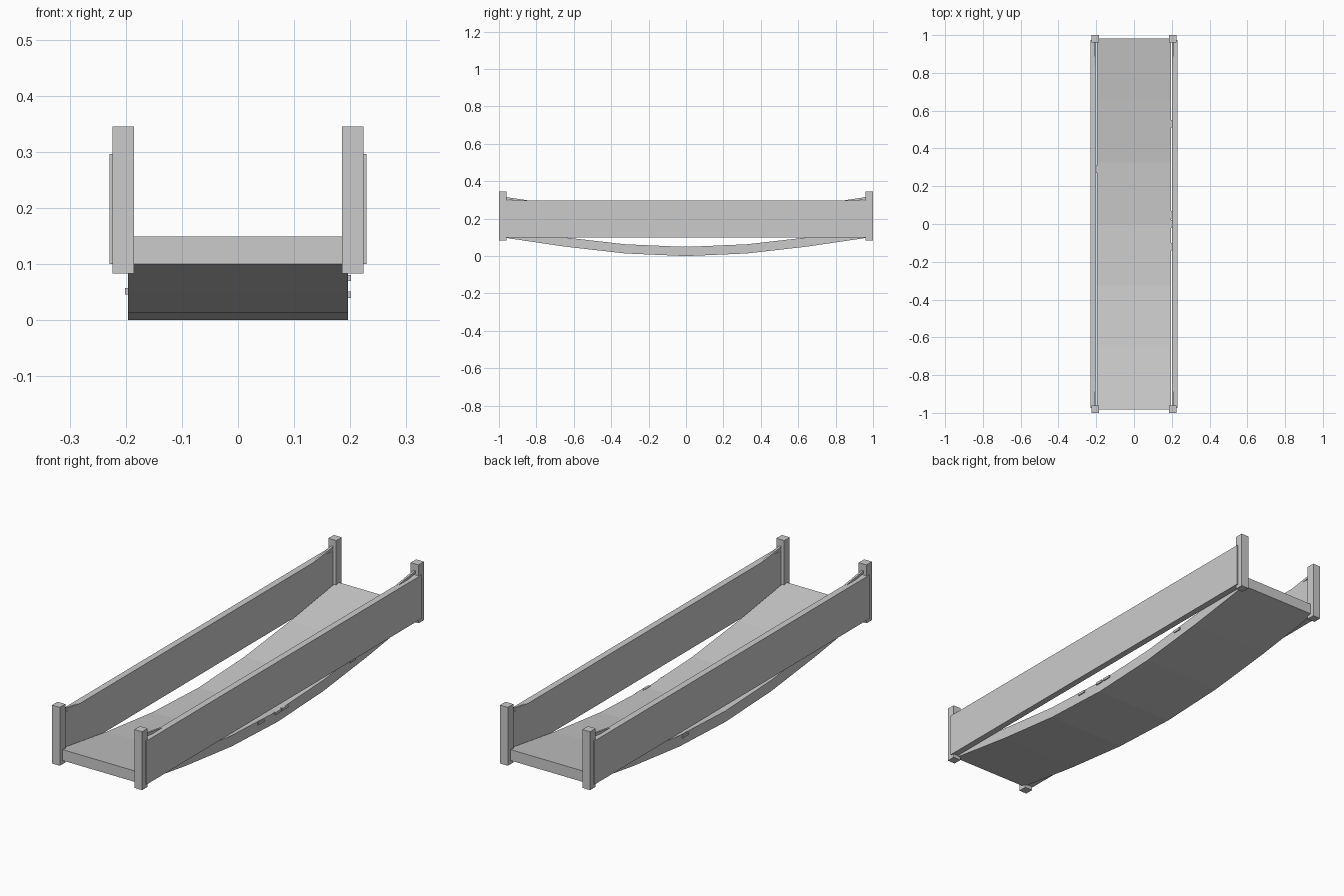
import bpy, bmesh

if "Cube" in bpy.data.objects:
    bpy.data.objects.remove(bpy.data.objects["Cube"])

gray = bpy.data.materials.new("light_gray")
gray.diffuse_color = (0.6, 0.6, 0.6, 1)
gray.use_nodes = True
gray.node_tree.nodes["Principled BSDF"].inputs["Base Color"].default_value = gray.diffuse_color


def finish(name, bm):
    bmesh.ops.recalc_face_normals(bm, faces=bm.faces)
    mesh = bpy.data.meshes.new(name)
    bm.to_mesh(mesh)
    bm.free()
    mesh.materials.append(gray)
    obj = bpy.data.objects.new(name, mesh)
    bpy.context.collection.objects.link(obj)
    return obj


def prism(name, profile, x0, x1):
    """Extrude a closed (y, z) profile from x0 to x1."""
    bm = bmesh.new()
    face = bm.faces.new([bm.verts.new((x0, y, z)) for y, z in profile])
    ext = bmesh.ops.extrude_face_region(bm, geom=[face])
    verts = [g for g in ext["geom"] if isinstance(g, bmesh.types.BMVert)]
    bmesh.ops.translate(bm, verts=verts, vec=(x1 - x0, 0, 0))
    return finish(name, bm)


def box(name, x0, x1, y0, y1, z0, z1):
    return prism(name, [(y0, z0), (y1, z0), (y1, z1), (y0, z1)], x0, x1)


# Sagging deck, six straight spans
half = [(0, 0.0), (0.325, 0.014), (0.65, 0.051), (0.982, 0.10)]
under = [(-y, z) for y, z in reversed(half[1:])] + half
top = [(y, z + 0.049) for y, z in reversed(under)]
prism("deck", under + top, -0.196, 0.196)

for sx, side in ((-1, "left"), (1, "right")):
    # Side panel
    box(side + "_panel", sx * 0.2, sx * 0.229, -0.975, 0.975, 0.1, 0.296)
    for sy, end in ((-1, "front"), (1, "back")):
        # Corner post
        box(f"{side}_{end}_post", sx * 0.185, sx * 0.224,
            sy * 0.961, sy * 1.0, 0.083, 0.345)
        # Rope end sloping from post into panel
        rope = [(0.965, 0.304), (0.965, 0.316), (0.84, 0.297), (0.84, 0.285)]
        prism(f"{side}_{end}_rope", [(sy * y, z) for y, z in rope],
              sx * 0.2, sx * 0.209)

# Small plank ends peeking past the deck edge
for i, (sx, y, z) in enumerate([(1, -0.12, 0.04), (1, 0.0, 0.04),
                                (1, 0.05, 0.04), (1, 0.53, 0.07),
                                (-1, 0.29, 0.046)]):
    box(f"plank_end_{i + 1}", sx * 0.19, sx * 0.201,
        y - 0.02, y + 0.02, z, z + 0.011)
